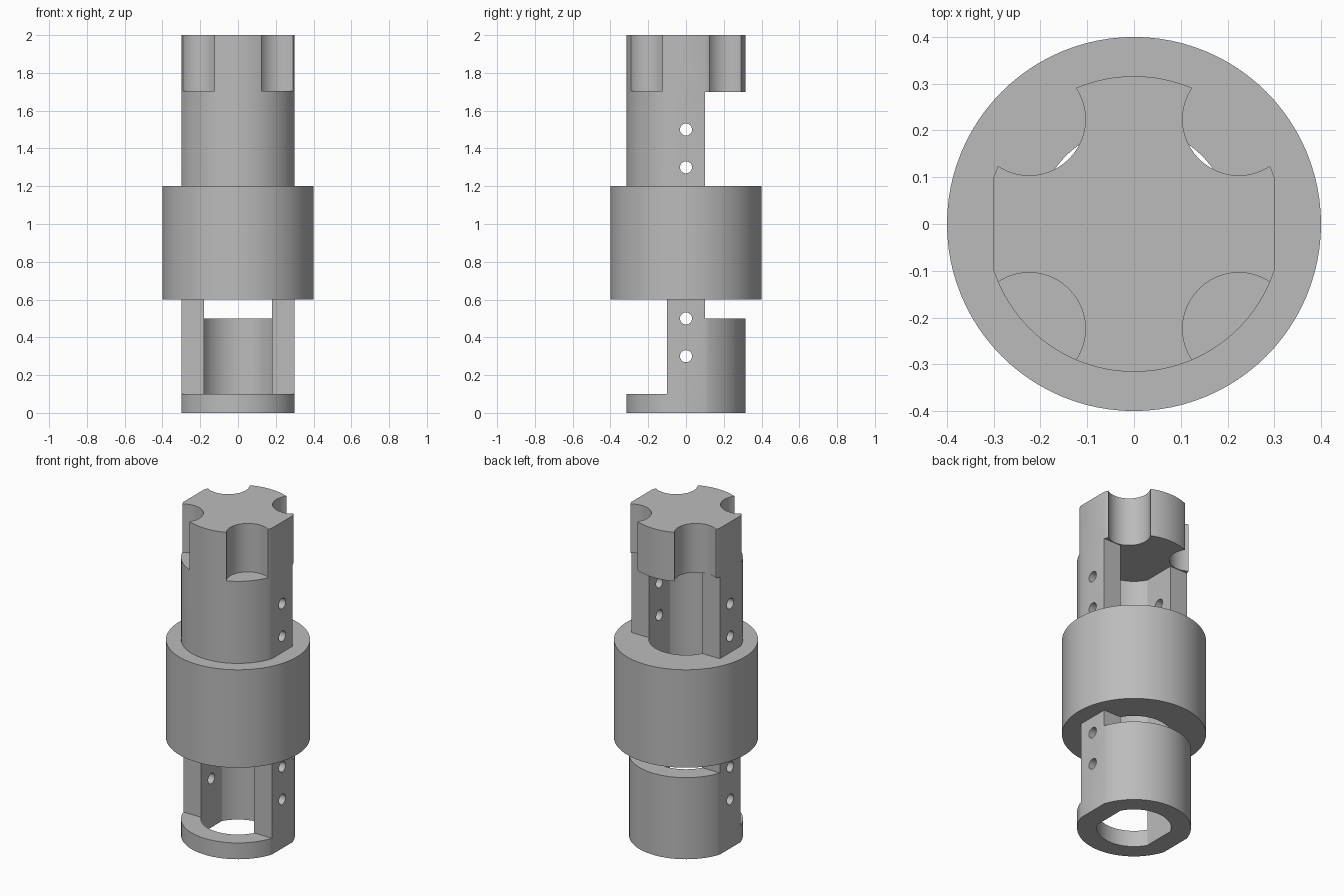
import bpy, bmesh, math
from mathutils import Matrix

cube = bpy.data.objects.get("Cube")
if cube:
    bpy.data.objects.remove(cube, do_unlink=True)


def arc(r, start, end, steps):
    return [(r * math.cos(start + (end - start) * i / steps),
             r * math.sin(start + (end - start) * i / steps)) for i in range(steps + 1)]


def circle(r, steps, cx=0, cy=0):
    return [(cx + x, cy + y) for x, y in arc(r, 0, math.tau, steps)[:-1]]


def flatted_circle(flat, half_flat=0.1, steps=40):
    """Round section with two flats facing -x and +x."""
    a = math.atan2(half_flat, flat)
    r = math.hypot(flat, half_flat)
    return arc(r, a, math.pi - a, steps) + arc(r, math.pi + a, math.tau - a, steps)


def rectangle(x0, x1, y0, y1):
    return [(x0, y0), (x1, y0), (x1, y1), (x0, y1)]


def prism(name, outline, z0, z1, turn=None):
    bm = bmesh.new()
    face = bm.faces.new([bm.verts.new((x, y, z0)) for x, y in outline])
    side = bmesh.ops.extrude_face_region(bm, geom=[face])["geom"]
    bmesh.ops.translate(bm, vec=(0, 0, z1 - z0),
                        verts=[g for g in side if isinstance(g, bmesh.types.BMVert)])
    bmesh.ops.recalc_face_normals(bm, faces=bm.faces)
    if turn:
        bm.transform(turn)
    mesh = bpy.data.meshes.new(name)
    bm.to_mesh(mesh)
    bm.free()
    obj = bpy.data.objects.new(name, mesh)
    bpy.context.collection.objects.link(obj)
    return obj


def combine(target, tool, operation="DIFFERENCE"):
    mod = target.modifiers.new("combine", "BOOLEAN")
    mod.operation, mod.object, mod.solver = operation, tool, "EXACT"
    bpy.context.view_layer.objects.active = target
    bpy.ops.object.modifier_apply(modifier=mod.name)
    bpy.data.objects.remove(tool, do_unlink=True)


# Shaft with two flats
body = prism("coupling_body", flatted_circle(0.3), 0, 2)

# Side openings: lower front, lower back and upper back
for z0, z1, y0, y1 in ((0.1, 0.8, -1, -0.1), (0.5, 0.8, 0.1, 1), (1, 1.7, 0.1, 1)):
    combine(body, prism("opening_cutter", rectangle(-1, 1, y0, y1), z0, z1))

# Wide collar
combine(body, prism("collar", circle(0.4, 96), 0.6, 1.2), "UNION")

# Flatted bore, closed at the top
combine(body, prism("bore_cutter", flatted_circle(0.18), -0.1, 1.7))

# Four round pockets in the head; the front pair keeps a thin floor
for x in (-0.224, 0.224):
    for y, floor in ((-0.224, 1.703), (0.224, 1.65)):
        combine(body, prism("pocket_cutter", circle(0.12, 48, x, y), floor, 2.1))

# Cross holes through both flats
for z in (0.3, 0.5, 1.3, 1.5):
    turn = Matrix.Translation((0, 0, z)) @ Matrix.Rotation(math.pi / 2, 4, "Y")
    combine(body, prism("hole_cutter", circle(0.032, 24), -0.5, 0.5, turn))

# Plain grey material
grey = bpy.data.materials.new("plain_grey")
grey.use_nodes = True
grey.diffuse_color = (0.5, 0.5, 0.5, 1)
grey.node_tree.nodes["Principled BSDF"].inputs["Base Color"].default_value = (0.5, 0.5, 0.5, 1)
body.data.materials.clear()
body.data.materials.append(grey)
for poly in body.data.polygons:
    poly.material_index = 0

# Smooth the round walls, keep the edges sharp
bpy.ops.object.select_all(action="DESELECT")
body.select_set(True)
bpy.context.view_layer.objects.active = body
bpy.ops.object.shade_smooth_by_angle(angle=math.radians(25))
